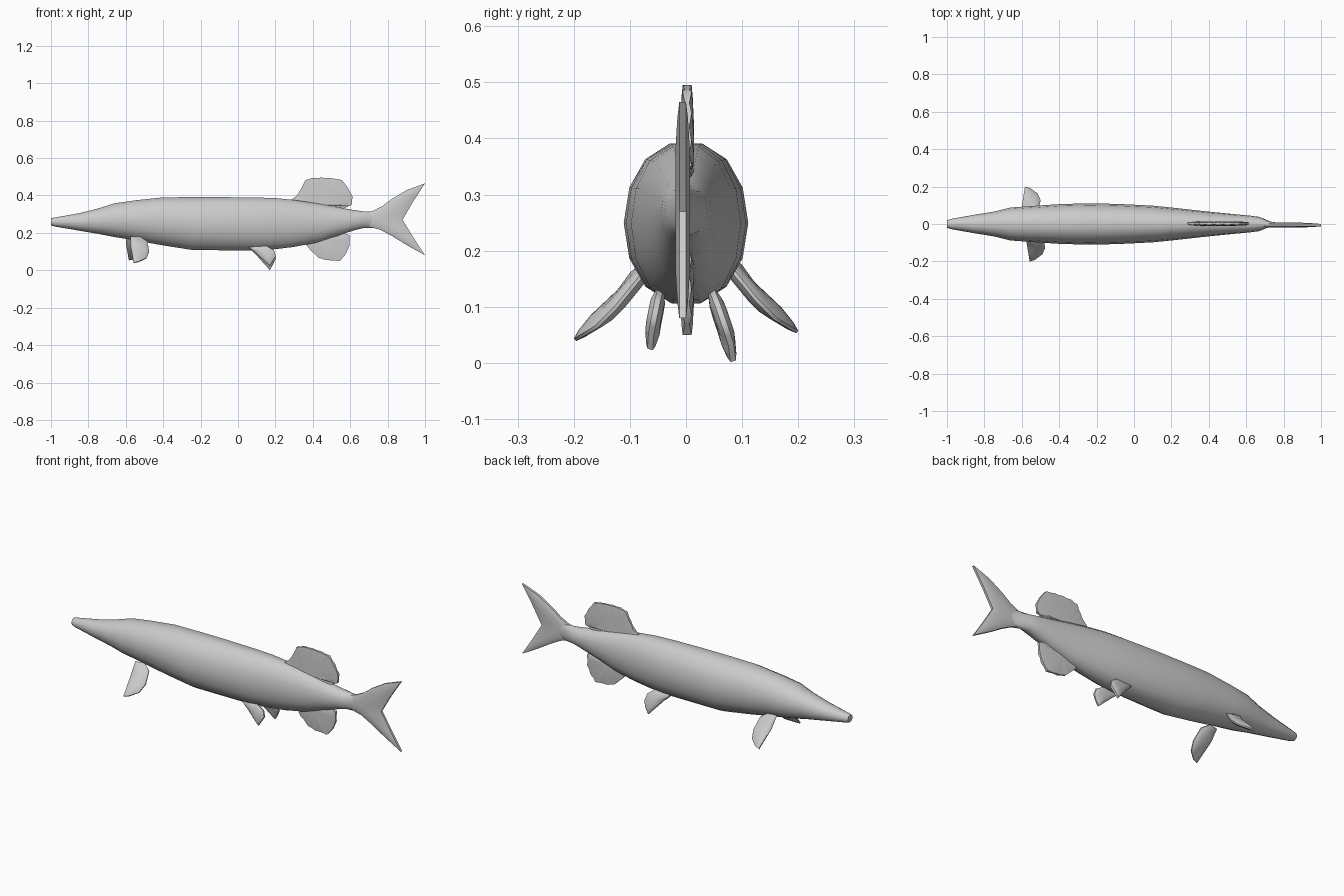
import bpy, math
from mathutils import Vector

if "Cube" in bpy.data.objects:
    bpy.data.objects.remove(bpy.data.objects["Cube"])

grey = bpy.data.materials.new("fish grey")
grey.diffuse_color = (0.6, 0.6, 0.6, 1)
grey.use_nodes = True
grey.node_tree.nodes["Principled BSDF"].inputs["Base Color"].default_value = grey.diffuse_color


def add_mesh(name, verts, faces, angle=60):
    me = bpy.data.meshes.new(name)
    me.from_pydata(verts, [], faces)
    me.materials.append(grey)
    ob = bpy.data.objects.new(name, me)
    bpy.context.collection.objects.link(ob)
    bpy.ops.object.select_all(action='DESELECT')
    ob.select_set(True)
    bpy.context.view_layer.objects.active = ob
    bpy.ops.object.mode_set(mode='EDIT')
    bpy.ops.mesh.select_all(action='SELECT')
    bpy.ops.mesh.normals_make_consistent(inside=False)
    bpy.ops.object.mode_set(mode='OBJECT')
    bpy.ops.object.shade_smooth_by_angle(angle=math.radians(angle))
    return ob


# Body: rings along x given as (x, top, bottom, half width)
SECTIONS = [
    (-1.0, .278, .240, .020), (-.98, .282, .234, .027), (-.85, .305, .212, .050),
    (-.75, .330, .195, .066), (-.66, .358, .178, .088), (-.55, .374, .160, .096),
    (-.40, .390, .133, .106), (-.24, .391, .108, .111), (-.08, .391, .107, .107),
    (.10, .389, .106, .098), (.20, .386, .113, .088), (.30, .376, .125, .077),
    (.42, .358, .148, .064), (.53, .338, .185, .053), (.62, .322, .213, .045),
    (.67, .315, .226, .038), (.73, .314, .226, .013), (.78, .300, .240, .005),
]
SIDES = 14
verts, faces = [], []
for x, top, bot, w in SECTIONS:
    mid, half = (top + bot) / 2, (top - bot) / 2
    for i in range(SIDES):
        a = math.tau * (i + .5) / SIDES
        s, c = math.sin(a), math.cos(a)
        # slightly squared oval, flattened on back and belly
        verts.append((x, math.copysign(abs(s) ** .9, s) * w,
                      mid + half * c / math.cos(math.pi / SIDES)))
for r in range(len(SECTIONS) - 1):
    for i in range(SIDES):
        j = (i + 1) % SIDES
        faces.append((r * SIDES + i, r * SIDES + j,
                      (r + 1) * SIDES + j, (r + 1) * SIDES + i))
faces.append(tuple(range(SIDES)))
faces.append(tuple(range((len(SECTIONS) - 1) * SIDES, len(SECTIONS) * SIDES)))
add_mesh("body", verts, faces)


def fin(name, outline, centre, normal, thick, edge, ripple=0.0):
    """Bulged fin: rings scaled from a centre to the outline, on both sides."""
    pts, n0 = [], len(outline)
    for i, p in enumerate(outline):
        p, q = Vector(p), Vector(outline[(i + 1) % n0])
        pts += [p, (p + q) / 2]
    n, c, nrm = len(pts), Vector(centre), Vector(normal).normalized()
    verts, faces = [], []
    for side in (1, -1):
        base = len(verts)
        verts.append(c + nrm * thick * side)
        for f, t in ((.55, thick), (.85, (thick + edge) / 2), (1, edge)):
            for i, p in enumerate(pts):
                h = t - (ripple if i % 2 else 0)
                verts.append(c + (p - c) * f + nrm * h * side)
        for i in range(n):
            j = (i + 1) % n
            faces.append((base, base + 1 + i, base + 1 + j))
            for r in range(2):
                a, b = base + 1 + r * n, base + 1 + (r + 1) * n
                faces.append((a + i, b + i, b + j, a + j))
    m = 3 * n + 1
    rim = 1 + 2 * n
    for i in range(n):
        j = (i + 1) % n
        faces.append((rim + i, rim + j, m + rim + j, m + rim + i))
    return add_mesh(name, verts, faces, 50)


def flat(points, y=0.0):
    return [(x, y, z) for x, z in points]


# Forked tail
fin("tail_fin", flat([(.66, .305), (.72, .317), (.77, .342), (.82, .380), (.90, .428),
                      (1, .465), (.935, .365), (.88, .270), (.935, .180), (1, .080),
                      (.90, .136), (.82, .185), (.76, .217), (.70, .232), (.66, .235)], -.006),
    (.77, -.006, .270), (0, 1, 0), .013, .006)

# Rayed dorsal and anal fins
fin("dorsal_fin", flat([(.27, .365), (.315, .400), (.340, .440), (.360, .482), (.400, .494),
                        (.450, .495), (.500, .492), (.555, .483), (.585, .445), (.612, .395),
                        (.608, .350), (.575, .335), (.520, .315), (.36, .340)], .002),
    (.43, .002, .350), (0, 1, 0), .012, .008, .004)
fin("anal_fin", flat([(.35, .155), (.385, .110), (.430, .068), (.470, .055), (.545, .050),
                      (.575, .085), (.595, .130), (.597, .188), (.560, .200), (.500, .210),
                      (.40, .190)], .002),
    (.46, .002, .165), (0, 1, 0), .012, .008, .004)

# Paired fins, the two sides posed a little differently
for s, label in ((1, "left"), (-1, "right")):
    dx, dz = (0, .008) if s > 0 else (.025, -.006)
    pec = [(-.60, .070, .185), (-.598, .110, .130), (-.583, .198, .047), (-.555, .190, .052),
           (-.515, .160, .070), (-.500, .125, .105), (-.510, .080, .160), (-.55, .060, .185)]
    fin(label + "_pectoral_fin", [(x + dx, y * s, z + dz) for x, y, z in pec],
        (-.55 + dx, .115 * s, .122 + dz), (.1, .75 * s, .75), .014, .003)

    ty, tz = (.084, .003) if s > 0 else (.064, .024)
    pel = [(.055, .0, .125), (.095, .3, .085), (.130, .65, .045), (.170, 1, .0),
           (.188, .9, .030), (.202, .65, .060), (.192, .3, .100), (.150, .0, .130)]
    fin(label + "_pelvic_fin",
        [(x, s * (.046 + (ty - .046) * f), z + tz * f) for x, f, z in pel],
        (.150, s * (.046 + (ty - .046) * .5), .075 + tz * .5), (0, 1, .3 * s), .013, .005)
